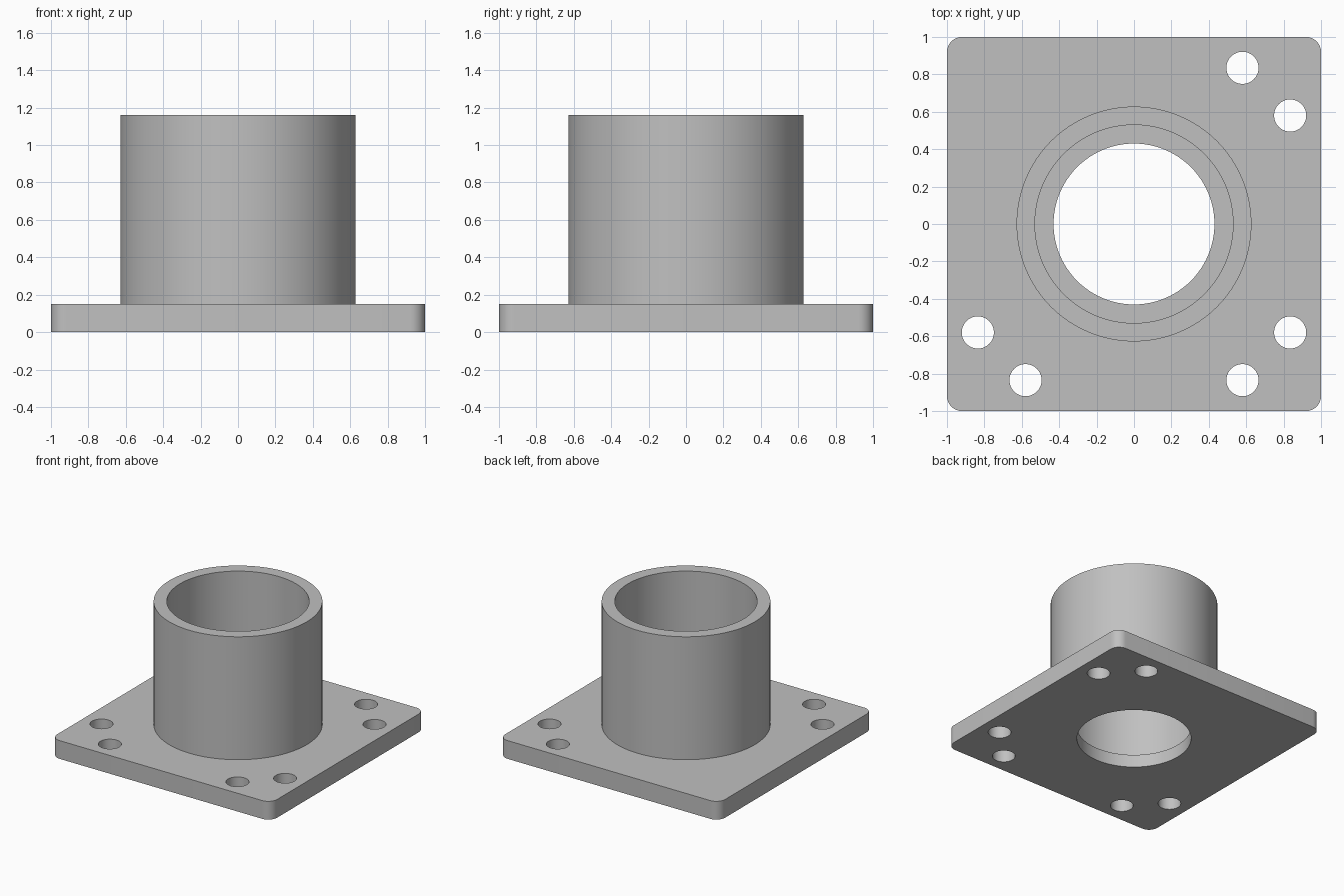
import bpy, bmesh, math

if "Cube" in bpy.data.objects:
    bpy.data.objects.remove(bpy.data.objects["Cube"], do_unlink=True)

PLATE_TOP, LEDGE, SLEEVE_TOP = 0.15, 0.105, 1.16
SLEEVE_R, BORE_R, HOLE_R = 0.628, 0.53, 0.43
BOLT_R, CORNER_R = 0.086, 0.08
NEAR, FAR = 0.58, 0.835

steel = bpy.data.materials.new("plain grey")
steel.use_nodes = True
grey = (0.53, 0.53, 0.53, 1)
steel.diffuse_color = grey
steel.node_tree.nodes["Principled BSDF"].inputs["Base Color"].default_value = grey

bm = bmesh.new()


def circle(cx, cy, r, n):
    return [(cx + r * math.cos(math.tau * i / n), cy + r * math.sin(math.tau * i / n))
            for i in range(n)]


def rounded_square(half, r, steps=8):
    points = []
    for quarter, (sx, sy) in enumerate([(1, 1), (-1, 1), (-1, -1), (1, -1)]):
        for i in range(steps + 1):
            a = (quarter + i / steps) * math.pi / 2
            points.append((sx * (half - r) + r * math.cos(a),
                           sy * (half - r) + r * math.sin(a)))
    return points


def ring(points, z):
    """Closed loop of vertices at height z."""
    verts = [bm.verts.new((x, y, z)) for x, y in points]
    for a, b in zip(verts, verts[1:] + verts[:1]):
        bm.edges.new((a, b))
    return verts


def bridge(low, high):
    """Wall of quads between two matching loops."""
    n = len(low)
    for i in range(n):
        j = (i + 1) % n
        bm.faces.new((low[i], low[j], high[j], high[i]))


def fill(loops):
    """Flat face inside the first loop with the others as holes."""
    edges = [bm.edges.get((a, b)) for v in loops for a, b in zip(v, v[1:] + v[:1])]
    bmesh.ops.triangle_fill(bm, edges=edges, use_beauty=True, normal=(0, 0, 1))


# Plate outline and bolt holes: a pair at three of the four corners
outlines = [rounded_square(1, CORNER_R)]
for sx, sy in [(1, 1), (1, -1), (-1, -1)]:
    for x, y in [(NEAR, FAR), (FAR, NEAR)]:
        outlines.append(circle(sx * x, sy * y, BOLT_R, 40))

bottom = [ring(p, 0) for p in outlines]
top = [ring(p, PLATE_TOP) for p in outlines]

# Sleeve and stepped bore, from the bottom opening up and over to the plate
profile = [(HOLE_R, 0), (HOLE_R, LEDGE), (BORE_R, LEDGE), (BORE_R, SLEEVE_TOP),
           (SLEEVE_R, SLEEVE_TOP), (SLEEVE_R, PLATE_TOP)]
sleeve = [ring(circle(0, 0, r, 96), z) for r, z in profile]

# Flat plate faces first, then all walls
fill(bottom + sleeve[:1])
fill(top + sleeve[-1:])
for low, high in list(zip(bottom, top)) + list(zip(sleeve, sleeve[1:])):
    bridge(low, high)
bmesh.ops.recalc_face_normals(bm, faces=bm.faces)

mesh = bpy.data.meshes.new("flanged_sleeve")
bm.to_mesh(mesh)
bm.free()
mesh.materials.append(steel)
part = bpy.data.objects.new("flanged_sleeve", mesh)
bpy.context.collection.objects.link(part)

bpy.ops.object.select_all(action="DESELECT")
part.select_set(True)
bpy.context.view_layer.objects.active = part
bpy.ops.object.shade_smooth_by_angle(angle=math.radians(30))
